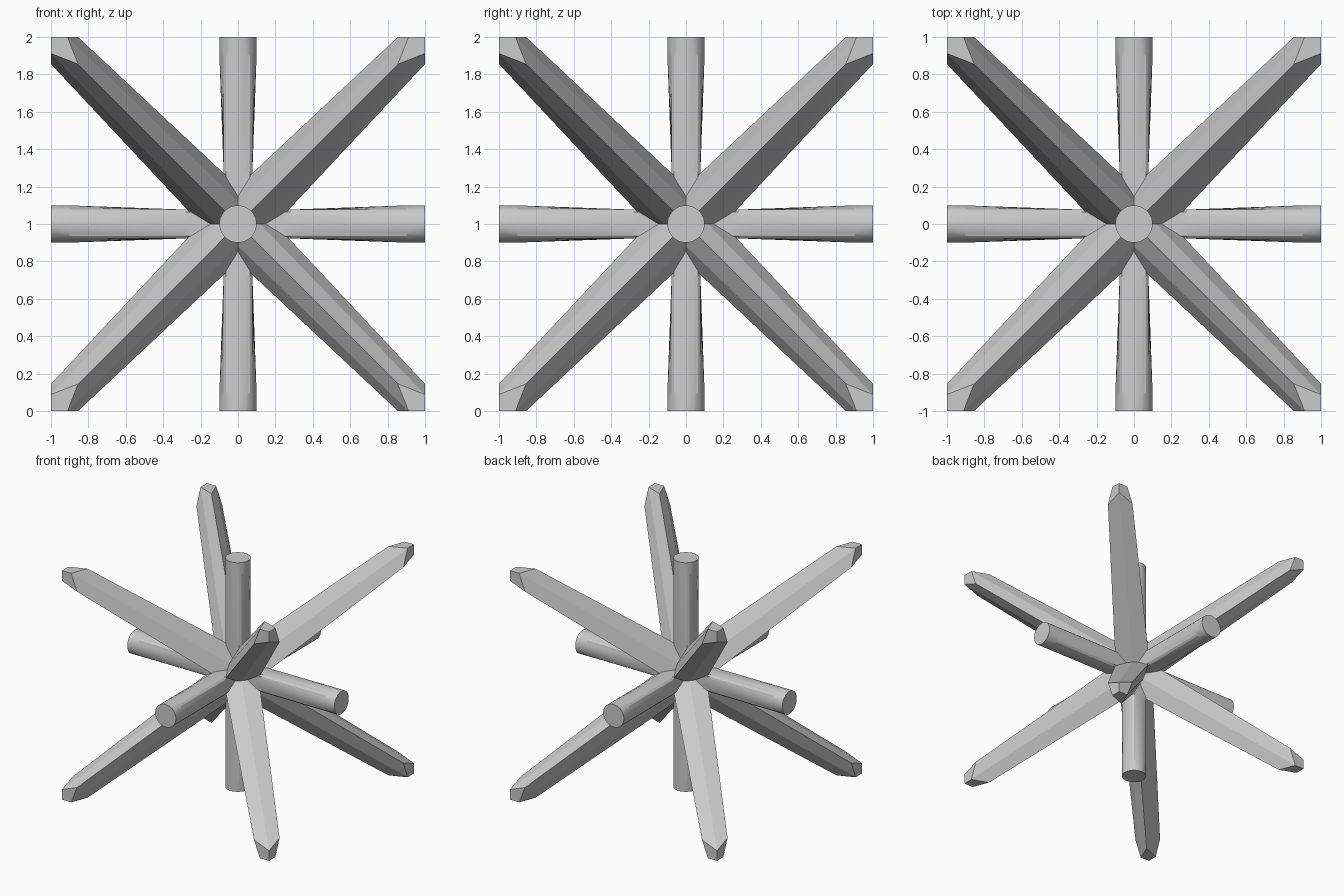
import bpy, bmesh, math
from mathutils import Vector

if "Cube" in bpy.data.objects:
    bpy.data.objects.remove(bpy.data.objects["Cube"])

CENTRE = Vector((0, 0, 1))


def loft(rings):
    """Closed solid through a list of equal-length point rings."""
    bm = bmesh.new()
    loops = [[bm.verts.new(p) for p in ring] for ring in rings]
    n = len(loops[0])
    for a, b in zip(loops, loops[1:]):
        for i in range(n):
            j = (i + 1) % n
            bm.faces.new((a[i], a[j], b[j], b[i]))
    bm.faces.new(loops[0])
    bm.faces.new(loops[-1])
    return bm


def finish(bm, name):
    bmesh.ops.recalc_face_normals(bm, faces=bm.faces)
    bmesh.ops.translate(bm, verts=bm.verts, vec=CENTRE)
    me = bpy.data.meshes.new(name)
    bm.to_mesh(me)
    bm.free()
    ob = bpy.data.objects.new(name, me)
    bpy.context.collection.objects.link(ob)
    return ob


def diagonal_struts():
    """One tapered bar to a cube corner, cut to its octant, mirrored to all eight.
    Its three sharp ridges face the neighbouring axis struts."""
    axis = Vector((1, 1, 1)).normalized()
    u = Vector((2, -1, -1)).normalized()
    v = axis.cross(u)
    rings = []
    for s, ridge, flat in ((-0.5, 0.182, 0.107), (2.0, 0.105, 0.067)):
        ring = []
        for k in range(6):
            a = k * math.pi / 3
            r = flat if k % 2 else ridge
            ring.append(axis * s + r * (u * math.cos(a) + v * math.sin(a)))
        rings.append(ring)
    bm = loft(rings)
    for i in range(3):
        n = Vector((0, 0, 0))
        n[i] = 1
        # cube face gets a cap, the mirror plane stays open
        cut = bmesh.ops.bisect_plane(
            bm, geom=bm.verts[:] + bm.edges[:] + bm.faces[:],
            plane_co=n, plane_no=n, clear_outer=True)
        edges = [e for e in cut["geom_cut"] if isinstance(e, bmesh.types.BMEdge)]
        bmesh.ops.edgeloop_fill(bm, edges=edges)
    for i in range(3):
        n = Vector((0, 0, 0))
        n[i] = 1
        bmesh.ops.bisect_plane(
            bm, geom=bm.verts[:] + bm.edges[:] + bm.faces[:],
            plane_co=(0, 0, 0), plane_no=n, clear_inner=True)
    for i in range(3):
        dup = bmesh.ops.duplicate(bm, geom=bm.verts[:] + bm.edges[:] + bm.faces[:])
        for e in dup["geom"]:
            if isinstance(e, bmesh.types.BMVert):
                e.co[i] *= -1
    bmesh.ops.remove_doubles(bm, verts=bm.verts, dist=0.0005)
    return finish(bm, "diagonal_struts")


def axis_strut(i):
    """Round ends blending to a squarish waist beside the hub."""
    n = 32
    rings = []
    for s in (-1, -0.9, -0.28, 0.28, 0.9, 1):
        ring = []
        for k in range(n):
            a = 2 * math.pi * (k + 0.5) / n
            c, q = math.cos(a), math.sin(a)
            r = 0.1
            if abs(s) < 0.5:
                r = min(0.1, 0.077 / max(abs(c), abs(q)))
            p = Vector((0, 0, 0))
            p[i], p[(i + 1) % 3], p[(i + 2) % 3] = s, r * c, r * q
            ring.append(p)
        rings.append(ring)
    return finish(loft(rings), "axis_strut")


# Eight corner bars and three through-struts
node = diagonal_struts()
axes = [axis_strut(i) for i in range(3)]

# Fuse everything into one lattice node
node.name = "lattice_node"
bpy.context.view_layer.objects.active = node
for other in axes:
    mod = node.modifiers.new("fuse", "BOOLEAN")
    mod.operation = "UNION"
    mod.solver = "EXACT"
    mod.object = other
    bpy.ops.object.modifier_apply(modifier=mod.name)
    bpy.data.objects.remove(other)

node.select_set(True)
bpy.ops.object.shade_smooth_by_angle(angle=math.radians(12))
